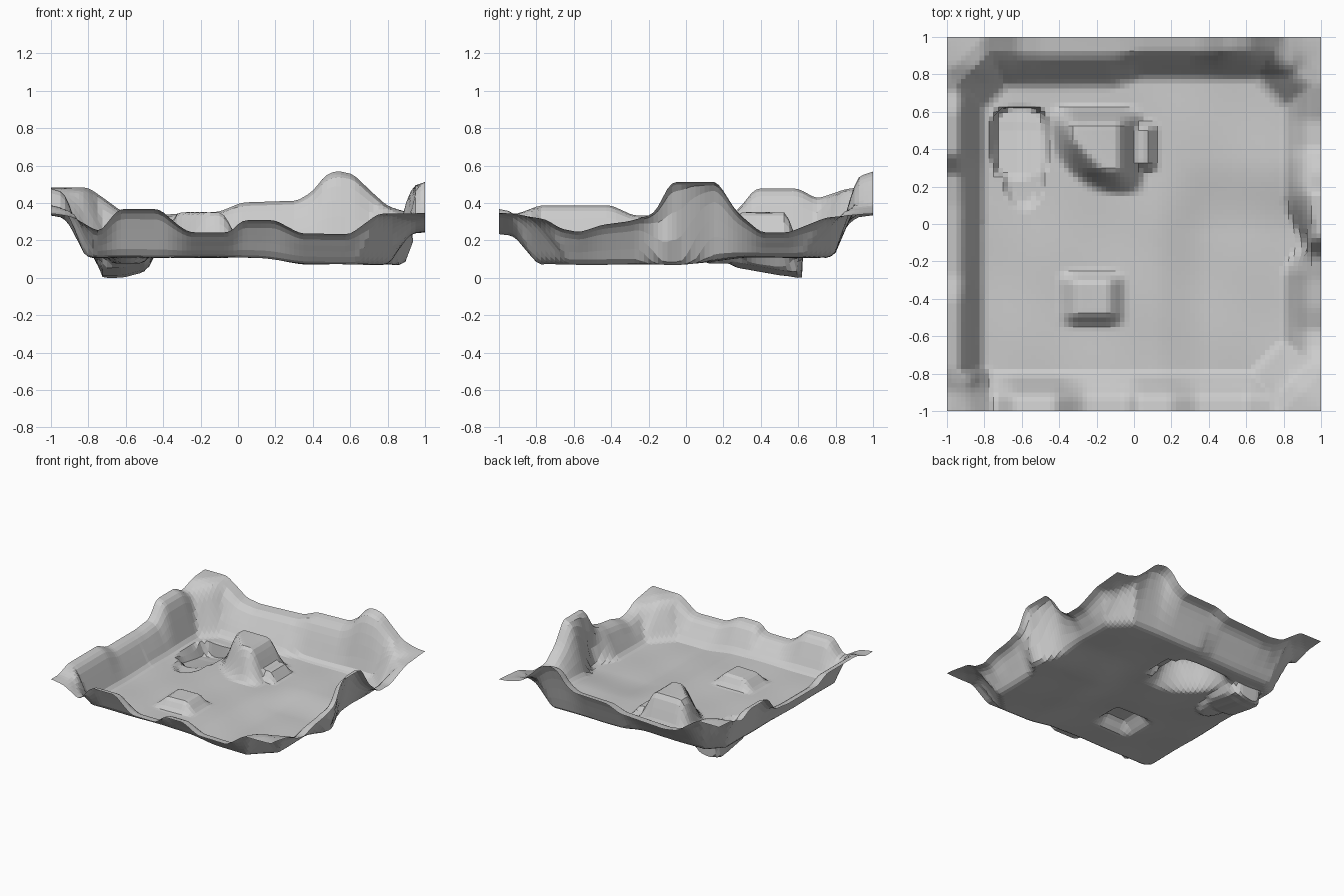
import bpy, bmesh, math

if "Cube" in bpy.data.objects:
    bpy.data.objects.remove(bpy.data.objects["Cube"])

N = 80  # grid cells per side


def interp(pts, t):
    # linear lookup in a short profile
    if t <= pts[0][0]:
        return pts[0][1]
    for (a, u), (b, v) in zip(pts, pts[1:]):
        if t <= b:
            return u + (v - u) * (t - a) / (b - a)
    return pts[-1][1]


def soft(pts, t):
    # slightly rounded lookup
    return sum(interp(pts, t + k * 0.02) for k in (-1, 0, 1)) / 3


def step(a, b, t):
    t = max(0, min(1, (t - a) / (b - a)))
    return t * t * (3 - 2 * t)


def mesa(x, y, xs, ys):
    # flat-topped mound: xs and ys give base, top, top, base
    def trap(c, t):
        return step(c[0], c[1], t) * (1 - step(c[2], c[3], t))
    return trap(xs, x) * trap(ys, y)


# rim heights along the four edges
FRONT = [(-1, .35), (-.88, .33), (-.74, .25), (-.64, .375), (-.42, .375), (-.31, .28),
         (-.26, .25), (-.04, .25), (.02, .315), (.2, .315), (.33, .245), (.6, .24), (.75, .35), (1, .35)]
RIGHT = [(-1, .36), (-.75, .32), (-.67, .27), (-.57, .25), (-.45, .29), (-.3, .31), (-.17, .35),
         (-.08, .52), (.17, .52), (.27, .36), (.4, .25), (.55, .25), (.75, .33), (1, .35)]
LEFT = [(-1, .35), (-.9, .35), (-.78, .395), (-.4, .395), (-.28, .34), (.1, .34), (.27, .36),
        (.37, .485), (.6, .485), (.7, .43), (.85, .48), (1, .49)]
BACK = [(-1, .49), (-.8, .49), (-.7, .42), (-.62, .36), (-.5, .34), (-.1, .36), (.02, .41), (.32, .42),
        (.4, .47), (.47, .56), (.53, .58), (.62, .56), (.7, .48), (.8, .39), (.9, .36), (1, .35)]

# wall section: closeness to the edge -> share of the rim height
WALL = [(0, 0), (.15, .08), (.35, .45), (.55, .8), (.7, .95), (1, 1)]


def height(x, y):
    # gently uneven floor
    z = .117 - .037 * step(.1, .4, x) * (1 - step(-.05, .35, y))
    z += .004 * math.sin(9 * x + 4 * y) * math.cos(8 * y - 3 * x)
    # large hill with cut corners, its side spur and the small hill
    big = .24 * mesa(x, y, (-.46, -.31, -.1, .07), (.15, .30, .52, .64))
    big *= step(.28, .5, (x + .46) + (y - .1))
    spur = .08 * mesa(x, y, (-.1, .0, .06, .14), (.27, .33, .5, .56))
    small = .085 * mesa(x, y, (-.42, -.29, -.15, -.03), (-.56, -.47, -.32, -.24))
    z += max(big, spur) + small
    # sunken pit, with a shallow step at its front end
    q = (abs((x + .61) / .15) ** 4 + abs((y - .43) / .195) ** 4) ** .25
    m = 1 - step(.85, 1.02, q)
    bottom = interp([(.25, .065), (.6, .003)], y) + .03 * step(-.64, -.48, x)
    ramp = (1 - step(.7, 1.05, math.hypot((x + .59) / .11, (y - .24) / .17))) * .03
    z -= ramp
    z += (bottom - z) * m
    # surrounding walls, blended and cut across in the corners
    wr = .21 - .07 * step(-.28, -.1, y) * (1 - step(-.06, .16, y))
    wb = .28 - .04 * step(-.15, .05, x)
    sides = ((max(0, 1 - (1 + x) / .21), soft(LEFT, y)),
             (max(0, 1 - (1 - x) / wr), soft(RIGHT, y)),
             (max(0, 1 - (1 + y) / .22), soft(FRONT, x)),
             (max(0, 1 - (1 - y) / wb), soft(BACK, x)))
    total = sum(a ** 4 for a, h in sides) + .002
    base = .002 * (.42 if x < 0 < y else .35)
    rim = (sum(a ** 4 * h for a, h in sides) + base) / total
    u = min(1, sum(a * a for a, h in sides) ** .5)
    c = 2 - abs(x) - abs(y)
    reach = .46 if x < 0 and y < 0 else .6
    u = max(u, min(1, 1 - (c - .2) / (reach - .2)))
    return z + (rim - z) * interp(WALL, u)


# terrain sheet
bm = bmesh.new()
bmesh.ops.create_grid(bm, x_segments=N, y_segments=N, size=1)
for v in bm.verts:
    x, y = v.co.x, v.co.y
    z = height(x, y)
    # undercut in the right wall
    if .75 < x < .99:
        k = math.exp(-((y + .1) / .07) ** 2)
        v.co.x = min(.99, x + .05 * k * math.exp(-((z - .16) / .07) ** 2) * step(.75, .86, x))
    # undercut at the back of the pit
    if -.76 < x < -.46 and .5 < y < .68:
        v.co.y = y + .02 * (1 - step(.02, .11, z))
    v.co.z = z
low = min(v.co.z for v in bm.verts)
for v in bm.verts:
    v.co.z -= low
mesh = bpy.data.meshes.new("terrain")
bm.to_mesh(mesh)
bm.free()
terrain = bpy.data.objects.new("terrain", mesh)
bpy.context.collection.objects.link(terrain)
